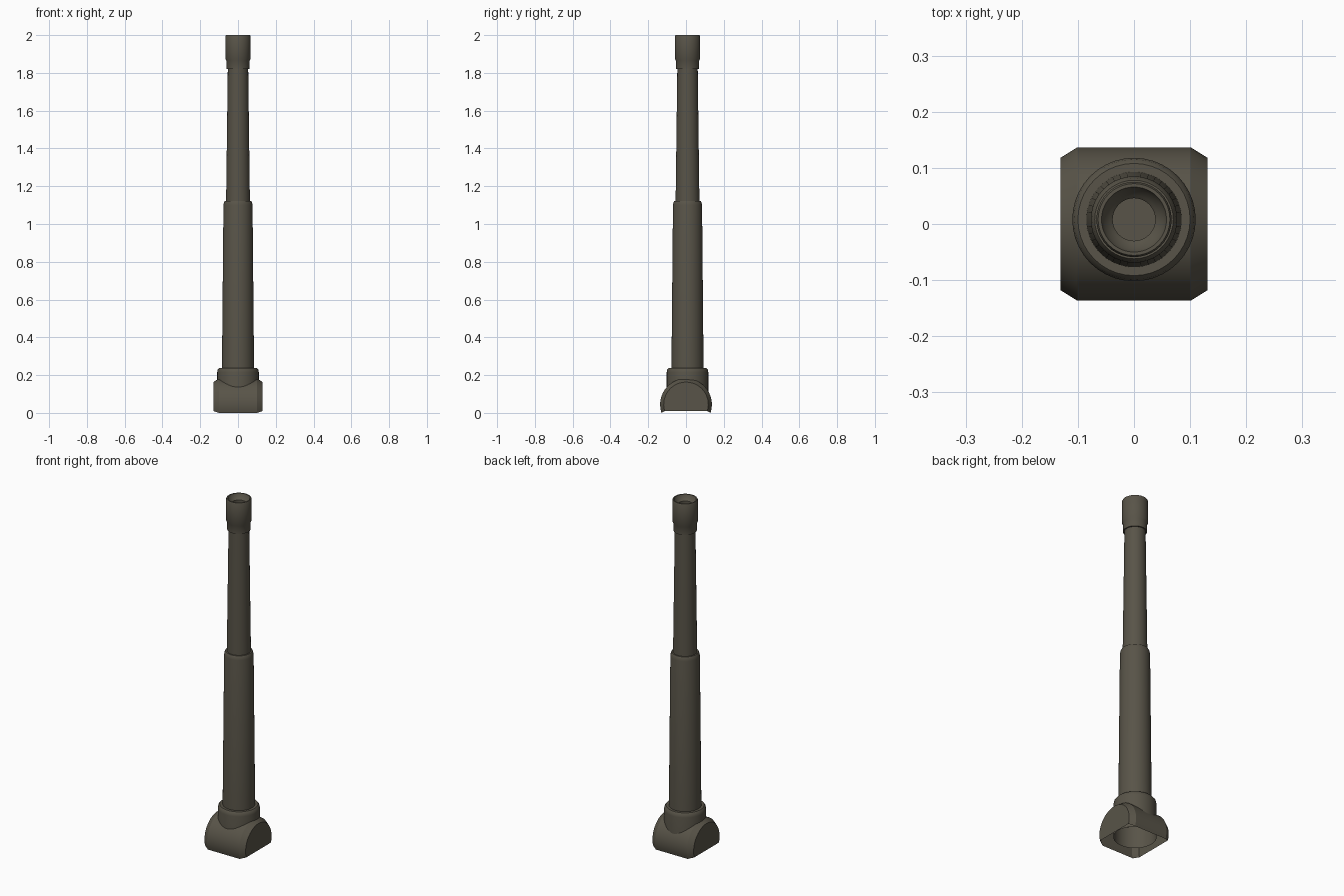
import bpy, bmesh, math

cube = bpy.data.objects.get("Cube")
if cube:
    bpy.data.objects.remove(cube)

OFFSET_Y = 0.008
SIDES = 40

paint = bpy.data.materials.new("dark olive metal")
paint.use_nodes = True
colour = (0.098, 0.088, 0.065, 1)
paint.diffuse_color = colour
shader = paint.node_tree.nodes["Principled BSDF"]
shader.inputs["Base Color"].default_value = colour
shader.inputs["Roughness"].default_value = 0.8


def finish(name, bm):
    bmesh.ops.remove_doubles(bm, verts=bm.verts, dist=1e-5)
    mesh = bpy.data.meshes.new(name)
    bm.to_mesh(mesh)
    bm.free()
    obj = bpy.data.objects.new(name, mesh)
    bpy.context.collection.objects.link(obj)
    mesh.materials.append(paint)
    bpy.ops.object.select_all(action='DESELECT')
    obj.select_set(True)
    bpy.context.view_layer.objects.active = obj
    bpy.ops.object.shade_smooth_by_angle(angle=math.radians(30))
    return obj


def loft(bm, rings, closed):
    """Join equal-length rings of points with quads."""
    rows = [[bm.verts.new(p) for p in ring] for ring in rings]
    count = len(rows[0])
    for a, b in zip(rows, rows[1:]):
        for i in range(count if closed else count - 1):
            j = (i + 1) % count
            bm.faces.new((a[i], a[j], b[j], b[i]))
    return rows


def turned(name, profile, cap_end=False):
    """Revolve (radius, height) points around the barrel axis."""
    bm = bmesh.new()
    turn = [2 * math.pi * i / SIDES for i in range(SIDES)]
    rows = loft(bm, [[(r * math.cos(t), OFFSET_Y + r * math.sin(t), z) for t in turn]
                     for r, z in profile], True)
    if cap_end:
        bm.faces.new(rows[-1])
    return finish(name, bm)


# Base: open-bottomed half drum lying along x, with chamfered ends
def arch(x, radius, foot):
    centre = 0.045
    drop = math.asin((centre - foot) / radius)
    steps = 28
    angles = [-drop + (math.pi + 2 * drop) * i / steps for i in range(steps + 1)]
    return [(x, radius * math.cos(t), centre + radius * math.sin(t)) for t in angles]


bm = bmesh.new()
stations = ((-0.131, 0.118, 0.010), (-0.101, 0.137, 0.0),
            (0.101, 0.137, 0.0), (0.131, 0.118, 0.010))
rows = loft(bm, [arch(*s) for s in stations], False)
bm.faces.new(rows[0])
bm.faces.new(rows[-1][::-1])
bmesh.ops.recalc_face_normals(bm, faces=bm.faces)
# Make sure the shell faces outward
top = max(bm.faces, key=lambda f: f.calc_center_median().z)
if top.normal.z < 0:
    bmesh.ops.reverse_faces(bm, faces=bm.faces)
finish("base_drum", bm)

# Collar: tube rising through the drum, with a rounded shoulder
turned("collar", [(0.110, 0.025), (0.110, 0.215), (0.107, 0.230),
                  (0.100, 0.238), (0.082, 0.238)])

# Lower sleeve
turned("lower_barrel", [(0.085, 0.235), (0.077, 1.10), (0.074, 1.115),
                        (0.070, 1.122), (0.060, 1.122)])

# Slim upper tube
turned("upper_barrel", [(0.063, 1.12), (0.054, 1.825)])

# Muzzle with a recessed, capped bore
turned("muzzle", [(0.053, 1.82), (0.061, 1.82), (0.062, 1.865), (0.067, 1.875),
                  (0.067, 1.994), (0.064, 2.0), (0.058, 2.0), (0.053, 1.985),
                  (0.043, 1.975), (0.038, 1.970), (0.038, 1.93)], cap_end=True)
